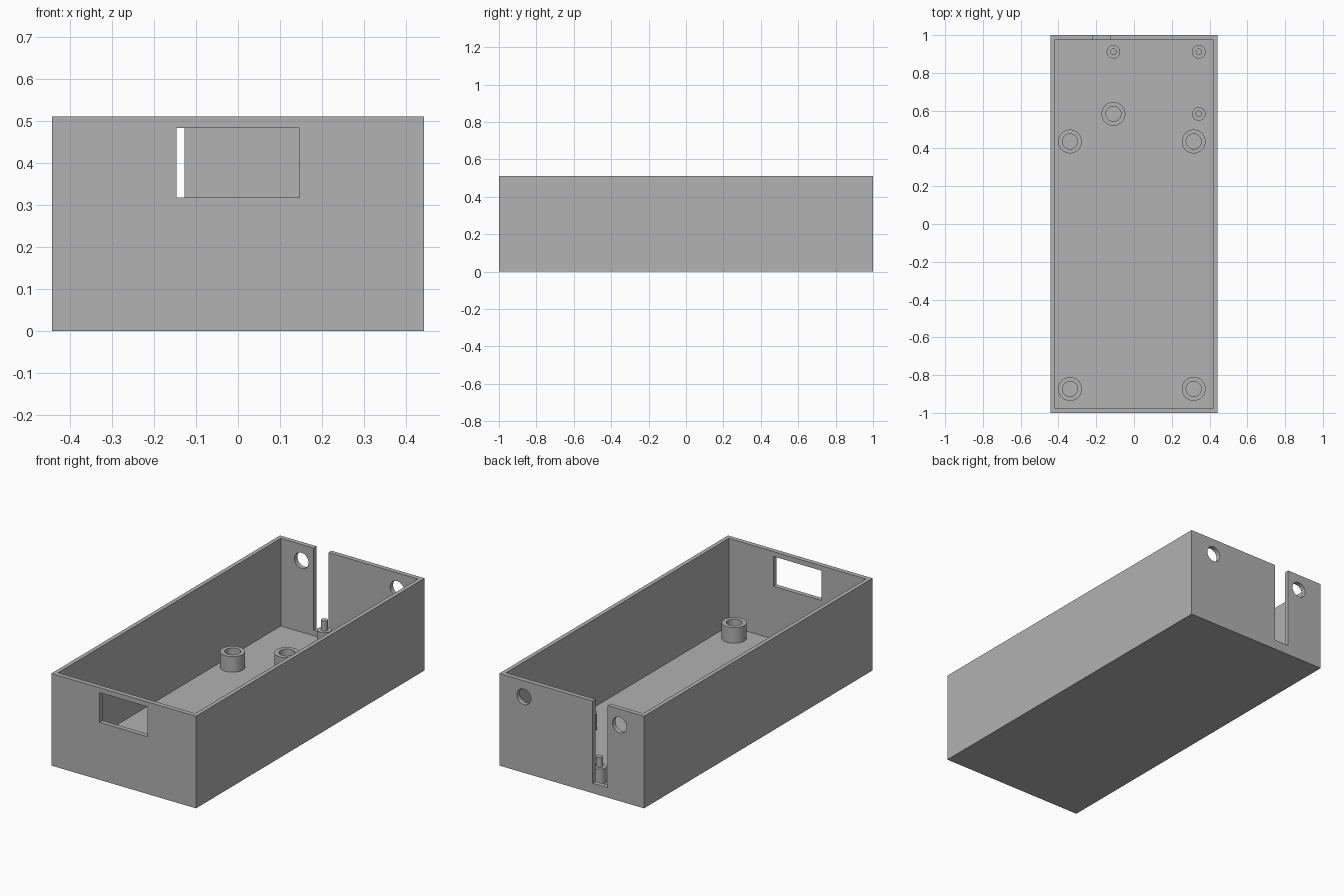
import bpy
import bmesh
from math import pi, radians
from mathutils import Matrix

if "Cube" in bpy.data.objects:
    bpy.data.objects.remove(bpy.data.objects["Cube"], do_unlink=True)

W, L, H = 0.443, 1.0, 0.51          # half width, half length, height
WALL_X, WALL_Y, FLOOR = 0.023, 0.026, 0.025

grey = bpy.data.materials.new("plain_grey")
grey.use_nodes = True
grey.diffuse_color = (0.445, 0.445, 0.445, 1)
grey.node_tree.nodes["Principled BSDF"].inputs["Base Color"].default_value = grey.diffuse_color


def add_object(name, bm):
    bmesh.ops.recalc_face_normals(bm, faces=bm.faces)
    mesh = bpy.data.meshes.new(name)
    bm.to_mesh(mesh)
    bm.free()
    mesh.materials.append(grey)
    obj = bpy.data.objects.new(name, mesh)
    bpy.context.collection.objects.link(obj)
    return obj


def box(name, low, high):
    bm = bmesh.new()
    size = [b - a for a, b in zip(low, high)]
    mid = [(a + b) / 2 for a, b in zip(low, high)]
    bmesh.ops.create_cube(bm, size=1, matrix=Matrix.Translation(mid) @ Matrix.Diagonal((*size, 1)))
    return add_object(name, bm)


def rod_along_y(name, x, y, z, radius, depth):
    bm = bmesh.new()
    bmesh.ops.create_cone(bm, cap_ends=True, segments=48, radius1=radius, radius2=radius, depth=depth,
                          matrix=Matrix.Translation((x, y, z)) @ Matrix.Rotation(pi / 2, 4, "X"))
    return add_object(name, bm)


def lathe(name, profile, x, y):
    """Revolve a closed (radius, height) profile about a vertical axis."""
    bm = bmesh.new()
    verts = [bm.verts.new((r, 0, z)) for r, z in profile]
    edges = [bm.edges.new((a, b)) for a, b in zip(verts, verts[1:] + verts[:1])
             if a.co.x > 0 or b.co.x > 0]
    bmesh.ops.spin(bm, geom=verts + edges, cent=(0, 0, 0), axis=(0, 0, 1),
                   angle=2 * pi, steps=48, use_merge=False)
    bmesh.ops.remove_doubles(bm, verts=bm.verts, dist=1e-4)
    obj = add_object(name, bm)
    obj.location = (x, y, 0)
    return obj


def smooth(obj):
    bpy.ops.object.select_all(action="DESELECT")
    obj.select_set(True)
    bpy.context.view_layer.objects.active = obj
    bpy.ops.object.shade_smooth_by_angle(angle=radians(30))


# Open-topped tray
case = box("case", (-W, -L, 0), (W, L, H))
cutters = [
    box("cavity_cutter", (WALL_X - W, WALL_Y - L, FLOOR), (W - WALL_X, L - WALL_Y, H + 0.2)),
    box("window_cutter", (-0.147, -L - 0.1, 0.318), (0.147, -L + 0.1, 0.483)),
    box("slot_cutter", (-0.22, L - 0.06, 0.055), (-0.128, L + 0.1, H + 0.1)),
]
cutters += [rod_along_y("hole_cutter", x, L, 0.421, 0.043, 0.2) for x in (-0.293, 0.293)]

# Cut the cavity and openings, then drop the cutters
bpy.context.view_layer.objects.active = case
for cutter in cutters:
    cutter.hide_render = True
    mod = case.modifiers.new("cut", "BOOLEAN")
    mod.operation = "DIFFERENCE"
    mod.solver = "EXACT"
    mod.object = cutter
    bpy.ops.object.modifier_apply(modifier=mod.name)
    bpy.data.objects.remove(cutter, do_unlink=True)
smooth(case)

# Hollow screw standoffs
BASE, TOP = FLOOR - 0.001, 0.111
tube = [(0.04, FLOOR + 0.001), (0.04, TOP), (0.063, TOP), (0.063, BASE), (0.04, BASE)]
for x, y in [(-0.339, 0.437), (0.316, 0.437), (-0.339, -0.873), (0.316, -0.873), (-0.109, 0.583)]:
    smooth(lathe("screw_standoff", tube, x, y))

# Stepped locating pins
pin = [(0, BASE), (0.036, BASE), (0.036, TOP), (0.017, TOP), (0.017, 0.166), (0, 0.166)]
for x, y in [(-0.109, 0.912), (0.343, 0.912), (0.343, 0.583)]:
    smooth(lathe("locating_pin", pin, x, y))
